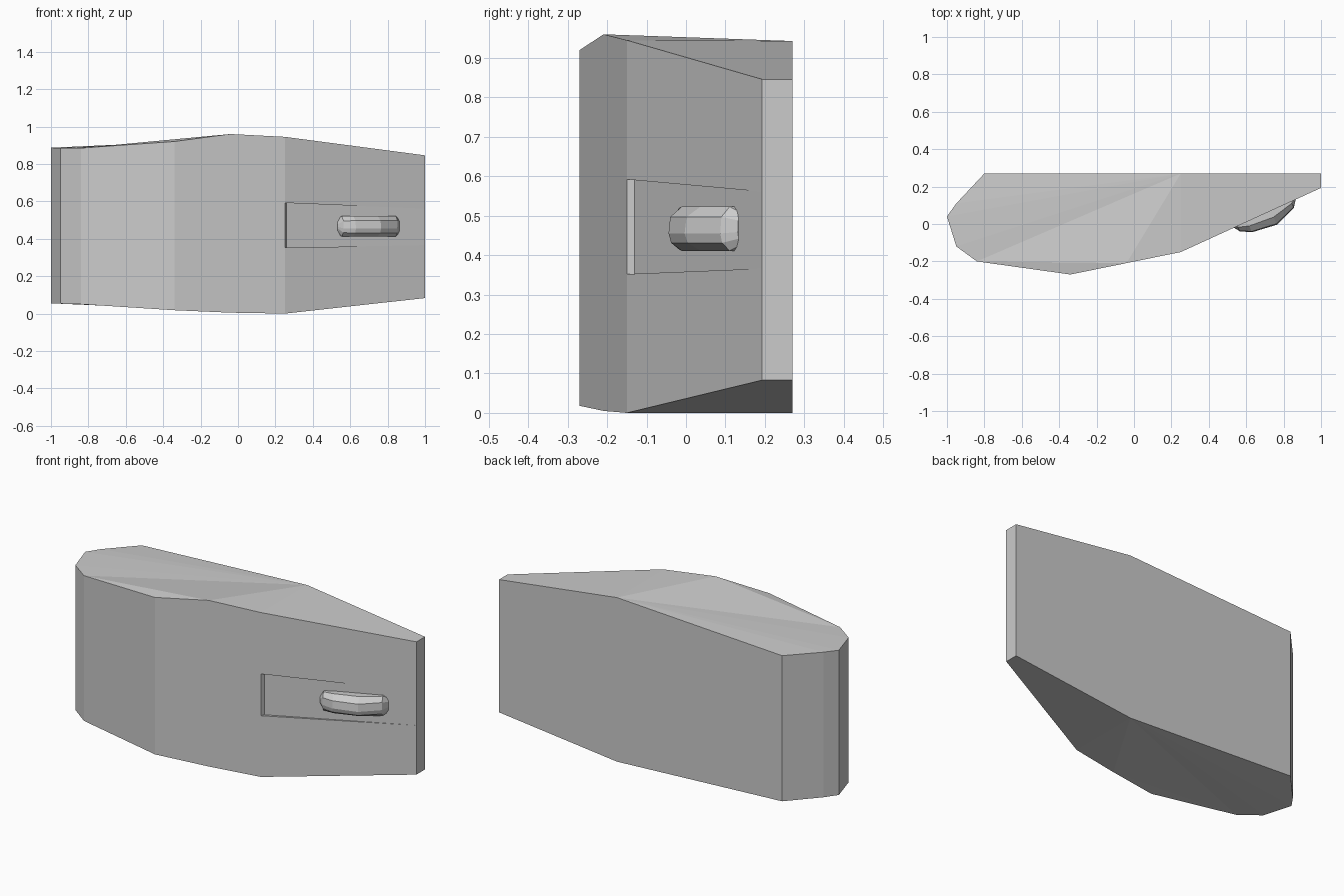
import bpy, bmesh
from mathutils import Vector

if "Cube" in bpy.data.objects:
    bpy.data.objects.remove(bpy.data.objects["Cube"])


def make_object(name, verts, faces):
    mesh = bpy.data.meshes.new(name)
    mesh.from_pydata(verts, [], faces)
    bm = bmesh.new()
    bm.from_mesh(mesh)
    bmesh.ops.recalc_face_normals(bm, faces=bm.faces)
    bm.to_mesh(mesh)
    bm.free()
    ob = bpy.data.objects.new(name, mesh)
    bpy.context.collection.objects.link(ob)
    return ob


# Housing outline, seen from above: x, y, bottom z, top z
outline = [
    (-1.0, 0.04, 0.055, 0.887), (-0.95, -0.12, 0.053, 0.885),
    (-0.84, -0.20, 0.05, 0.885), (-0.34, -0.27, 0.018, 0.92),
    (-0.04, -0.209, 0.005, 0.96), (0.25, -0.15, 0.0, 0.945),
    (1.0, 0.193, 0.083, 0.846), (1.0, 0.27, 0.083, 0.846),
    (0.25, 0.27, 0.0, 0.943), (-0.80, 0.27, 0.053, 0.89),
    (-0.95, 0.11, 0.055, 0.889),
]
n = len(outline)
verts = [(x, y, b) for x, y, b, t in outline] + [(x, y, t) for x, y, b, t in outline]

# Side walls, except those touching the recessed panel
faces = [(i, (i + 1) % n, (i + 1) % n + n, i + n) for i in range(n) if i not in (4, 5, 6)]

# Top and bottom, fanned from the rear ridge point
for o in (0, n):
    for tri in ((8, 9, 10), (8, 10, 0), (8, 0, 1), (8, 1, 2), (8, 2, 4),
                (2, 3, 4), (8, 4, 5), (8, 5, 6, 7)):
        faces.append([k + o for k in tri])

# Wedge-shaped recess in the angled front panel
a0, a1, c0, c1, f0, f1 = range(2 * n, 2 * n + 6)
verts += [(0.25, -0.15, 0.352), (0.25, -0.15, 0.592),
          (1.0, 0.193, 0.366), (1.0, 0.193, 0.561),
          (0.258, -0.13, 0.352), (0.258, -0.13, 0.592)]
faces += [(5, 6, c0, a0), (a1, c1, 6 + n, 5 + n),
          (f0, c0, c1, f1), (a0, f0, f1, a1), (a0, c0, f0), (a1, f1, c1),
          (4, 5, a0, a1, 5 + n), (4, 5 + n, 4 + n),
          (6, 7, 7 + n, 6 + n, c1, c0)]
make_object("housing", verts, faces)

# Handle: faceted bar lofted along the angled panel
origin = Vector((0.25, -0.15, 0.467))
along = Vector((0.75, 0.343, 0)).normalized()
outward = Vector((along.y, -along.x, 0))
section = [(0, -0.056), (0.6, -0.056), (0.92, -0.036), (1, -0.012),
           (0.95, 0.03), (0.6, 0.056), (0, 0.056)]
stations = [(0.313, 0.0, 0.35), (0.333, 0.03, 0.95), (0.39, 0.062, 1),
            (0.529, 0.081, 1), (0.648, 0.036, 1), (0.676, 0.0, 0.7)]
base = -0.03
hv, hf = [], []
m = len(section)
for s, d, k in stations:
    for depth, z in section:
        hv.append(origin + along * s + outward * (base + depth * (d - base))
                  + Vector((0, 0, z * k)))
for i in range(len(stations) - 1):
    for j in range(m):
        p, q = i * m + j, i * m + (j + 1) % m
        hf.append((p, q, q + m, p + m))
hf += [list(range(m)), list(range(len(hv) - m, len(hv)))]
make_object("handle", hv, hf)
